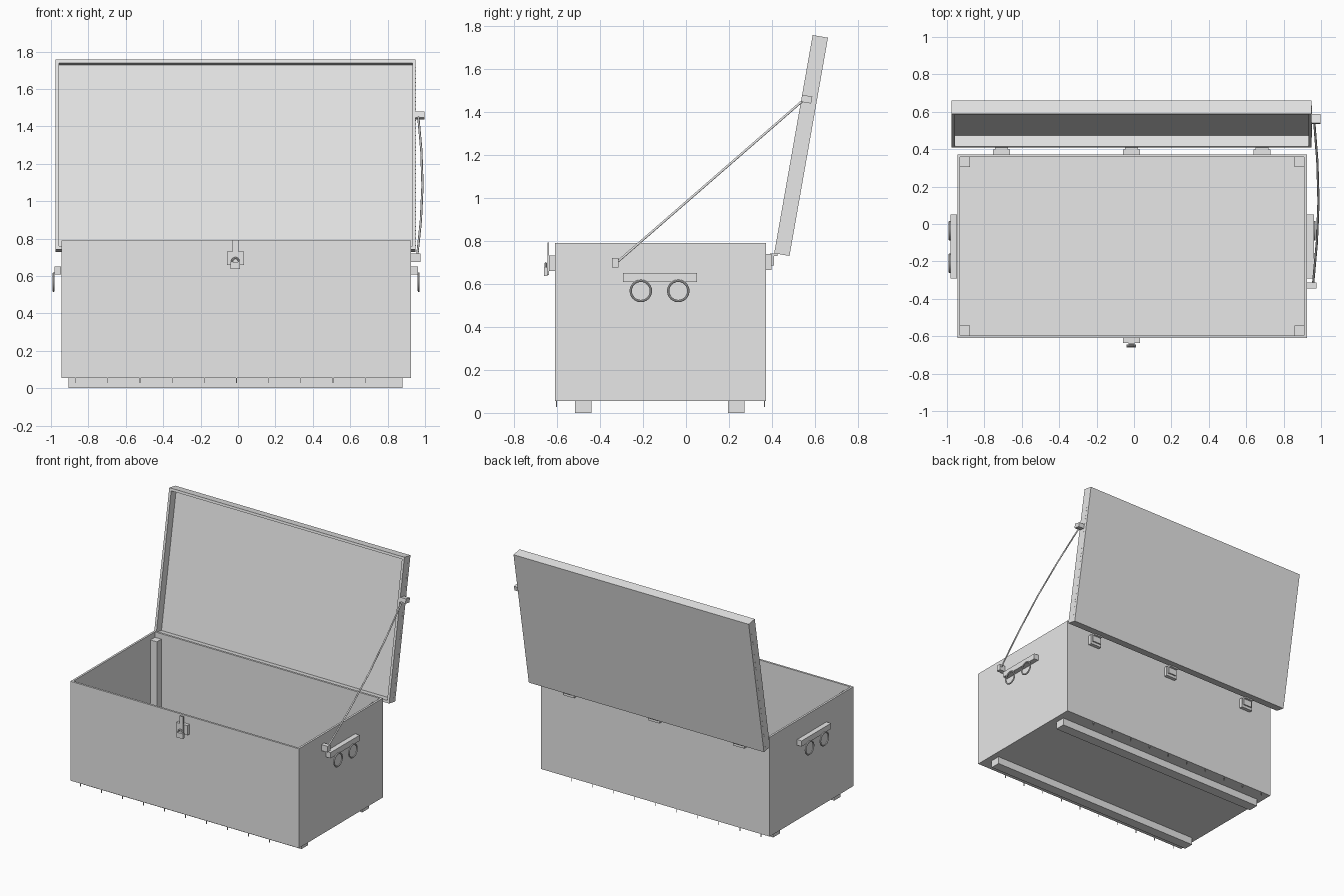
import bpy, bmesh, math
from mathutils import Matrix, Vector

if "Cube" in bpy.data.objects:
    bpy.data.objects.remove(bpy.data.objects["Cube"])

grey = bpy.data.materials.new("plain_grey")
grey.diffuse_color = (0.8, 0.8, 0.8, 1)
grey.use_nodes = True
grey.node_tree.nodes["Principled BSDF"].inputs["Base Color"].default_value = (0.8, 0.8, 0.8, 1)


def finish(name, bm, matrix=Matrix()):
    bm.transform(matrix)
    mesh = bpy.data.meshes.new(name)
    bm.to_mesh(mesh)
    bm.free()
    mesh.materials.append(grey)
    obj = bpy.data.objects.new(name, mesh)
    bpy.context.collection.objects.link(obj)
    return obj


def add_box(bm, lo, hi):
    lo, hi = Vector(lo), Vector(hi)
    size = Matrix.Diagonal((*(hi - lo), 1))
    bmesh.ops.create_cube(bm, size=1, matrix=Matrix.Translation((lo + hi) / 2) @ size)


def box(name, lo, hi, matrix=Matrix()):
    bm = bmesh.new()
    add_box(bm, lo, hi)
    return finish(name, bm, matrix)


def ring(name, centre, radius, tube, axis):
    bpy.ops.mesh.primitive_torus_add(major_segments=24, minor_segments=8, major_radius=radius,
                                     minor_radius=tube, location=centre,
                                     rotation=Vector(axis).to_track_quat('Z', 'Y').to_euler())
    obj = bpy.context.object
    obj.name = name
    obj.data.materials.append(grey)
    bpy.ops.object.shade_smooth_by_angle()


# Chest shell
L, R, F, B = -0.945, 0.925, -0.61, 0.372
BOTTOM, TOP, T = 0.055, 0.79, 0.015
DECK = BOTTOM + 0.02
box("floor", (L, F, BOTTOM), (R, B, DECK))
box("front_panel", (L, F, DECK), (R, F + T, TOP))
box("back_panel", (L, B - T, DECK), (R, B, TOP))
box("right_panel", (L, F + T, DECK), (L + T, B - T, TOP))
box("left_panel", (R - T, F + T, DECK), (R, B - T, TOP))

# Corner posts inside
POST = 0.052
for x, sx in ((L + T, "right"), (R - T - POST, "left")):
    for y, sy in ((F + T, "front"), (B - T - POST, "back")):
        box(f"{sy}_{sx}_post", (x, y, DECK), (x + POST, y + POST, TOP - 0.04))

# Runners under the floor
box("front_runner", (-0.905, -0.515, 0), (0.88, -0.44, BOTTOM))
box("back_runner", (-0.905, 0.195, 0), (0.88, 0.273, BOTTOM))

# Nail tips poking down along front and back
bm = bmesh.new()
for i in range(10):
    x = -0.868 + i * 0.172
    for y in (F + T / 2, B - T / 2):
        add_box(bm, (x - 0.002, y - 0.002, 0.028), (x + 0.002, y + 0.002, BOTTOM))
finish("floor_nails", bm)

# Open lid, built upright and leaned back
LEAN = Matrix.Translation((0, 0.41, 0.742)) @ Matrix.Rotation(math.radians(-10), 4, 'X')
LL, LR, LH, LD, LT = -0.975, 0.95, 1.03, 0.072, 0.018
RIM = LD - 0.012
box("lid_panel", (LL, RIM, 0), (LR, LD, LH), LEAN)
box("lid_bottom_rim", (LL, 0, 0), (LR, RIM, LT), LEAN)
box("lid_top_rim", (LL, 0, LH - LT), (LR, RIM, LH), LEAN)
box("lid_right_rim", (LL, 0, LT), (LL + LT, RIM, LH - LT), LEAN)
box("lid_left_rim", (LR - LT, 0, LT), (LR, RIM, LH - LT), LEAN)

# Small nail heads on the lid sides
bm = bmesh.new()
for i in range(48):
    z = 0.03 + i * 0.0206
    for x in (LL, LR):
        add_box(bm, (x - 0.001, 0.048, z - 0.002), (x + 0.001, 0.052, z + 0.002))
finish("lid_nails", bm, LEAN)

# Side handles: a bar with two hanging rings
for side, wall, s in (("left", R, 1), ("right", L, -1)):
    xs = sorted((wall, wall + s * 0.037))
    box(f"{side}_handle_bar", (xs[0], -0.292, 0.608), (xs[1], 0.05, 0.65))
    for y, end in ((-0.21, "front"), (-0.036, "back")):
        ring(f"{side}_{end}_handle_ring", (wall + s * 0.041, y, 0.567), 0.047, 0.0055, (1, 0, 0))

# Lid stay: two blocks and a slack cord
box("lower_stay_block", (R, -0.345, 0.675), (0.975, -0.313, 0.72))
box("upper_stay_block", (LR, 0.0, 0.715), (0.997, 0.048, 0.748), LEAN)
curve = bpy.data.curves.new("stay_cord", 'CURVE')
curve.dimensions = '3D'
curve.bevel_depth = 0.006
curve.bevel_resolution = 1
cord = curve.splines.new('POLY')
STEPS = 4
cord.points.add(STEPS)
start, end = Vector((0.958, -0.315, 0.705)), Vector((0.963, 0.555, 1.462))
for i, point in enumerate(cord.points):
    t = i / STEPS
    p = start.lerp(end, t)
    p.x += 0.026 * math.sin(math.pi * t)
    point.co = (*p, 1)
curve.materials.append(grey)
bpy.context.collection.objects.link(bpy.data.objects.new("stay_cord", curve))

# Front latch
MID = -0.014
box("latch_plate", (MID - 0.045, -0.636, 0.66), (MID + 0.045, F, 0.732))
box("latch_hasp", (MID - 0.016, -0.643, 0.64), (MID + 0.016, -0.636, 0.792))
box("latch_catch", (MID - 0.025, -0.661, 0.637), (MID + 0.025, -0.643, 0.675))
ring("latch_staple", (MID, -0.652, 0.678), 0.018, 0.005, (0, 1, 0))

# Hinges on the back
for name, x in (("right", -0.708), ("middle", MID), ("left", 0.684)):
    box(f"{name}_hinge_leaf", (x - 0.046, B, 0.665), (x + 0.046, 0.398, 0.738))
    box(f"{name}_hinge_tab", (x - 0.035, 0.398, 0.685), (x + 0.035, 0.408, 0.738))
    box(f"{name}_hinge_arm", (x - 0.035, 0.39, 0.73), (x + 0.035, 0.425, 0.742))
